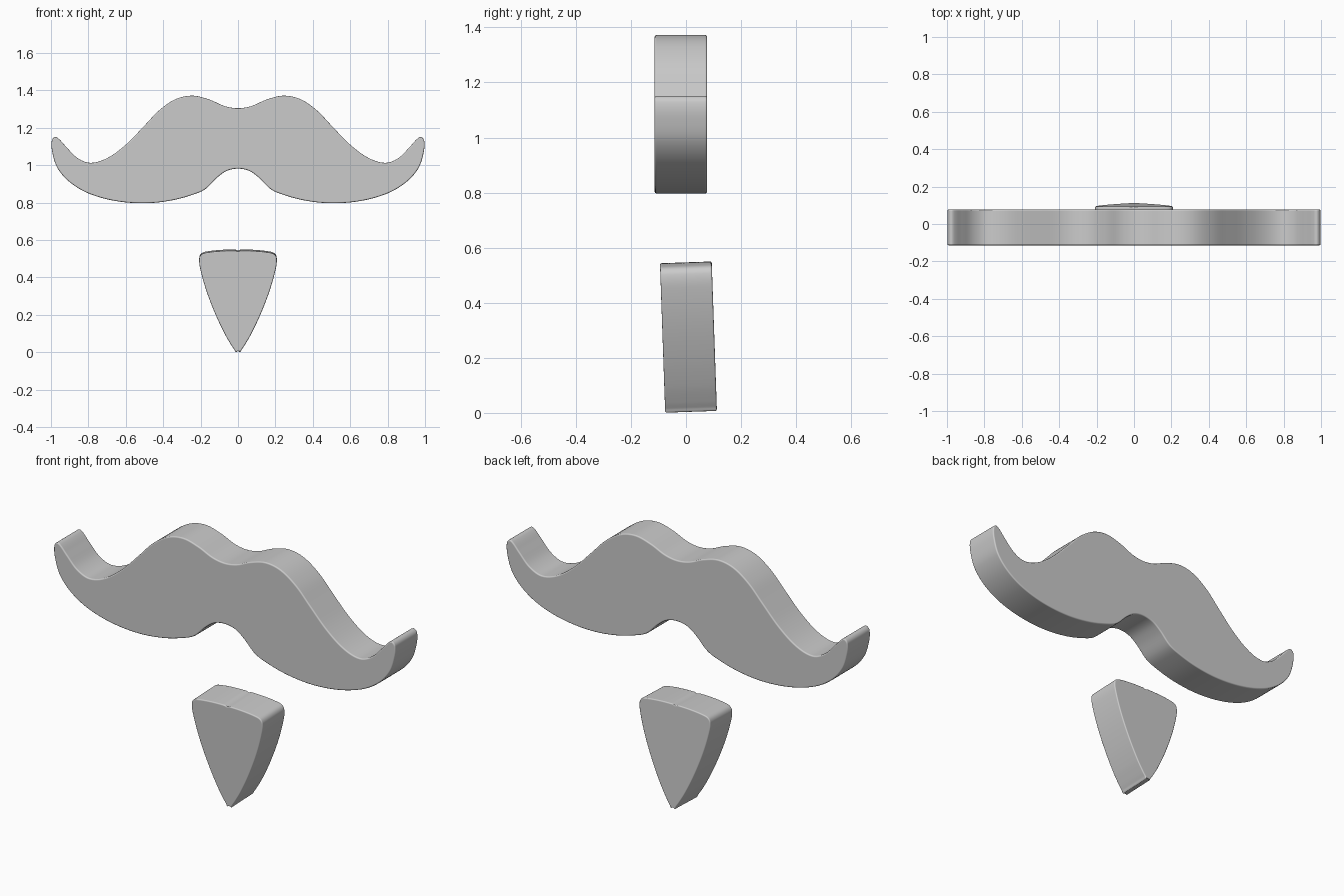
import bpy, bmesh, math
from mathutils import Vector
from mathutils.geometry import interpolate_bezier

if "Cube" in bpy.data.objects:
    bpy.data.objects.remove(bpy.data.objects["Cube"])


def smooth_half(points, steps=7):
    """Smooth curve through the points of a right-hand half outline."""
    p = [Vector((x, 0, z)) for x, z in points]
    flip = lambda v: Vector((-v.x, v.y, v.z))
    q = [flip(p[1])] + p + [flip(p[-2])]
    tan = [(q[i + 1] - q[i - 1]).normalized() for i in range(1, len(q) - 1)]
    out = []
    for i in range(len(p) - 1):
        d = (p[i + 1] - p[i]).length / 3
        out += interpolate_bezier(p[i], p[i] + tan[i] * d,
                                  p[i + 1] - tan[i + 1] * d, p[i + 1], steps)[:-1]
    return out + [p[-1]]


def slab(name, half, y0, y1, bevel):
    """Mirror a half outline, extrude it along y and round its rims."""
    left = [Vector((-v.x, 0, v.z)) for v in reversed(half) if v.x > 1e-6]
    bm = bmesh.new()
    front = [bm.verts.new((v.x, y0, v.z)) for v in half + left]
    face = bm.faces.new(front)
    ext = bmesh.ops.extrude_face_region(bm, geom=[face], use_keep_orig=True)
    for v in ext["geom"]:
        if isinstance(v, bmesh.types.BMVert):
            v.co.y = y1
    bmesh.ops.recalc_face_normals(bm, faces=bm.faces)
    for f in bm.faces:
        f.smooth = True
    mesh = bpy.data.meshes.new(name)
    bm.to_mesh(mesh)
    bm.free()
    ob = bpy.data.objects.new(name, mesh)
    bpy.context.collection.objects.link(ob)
    mod = ob.modifiers.new("rounded_rim", "BEVEL")
    mod.width = bevel
    mod.segments = 3
    mod.limit_method = "ANGLE"
    mod.angle_limit = math.radians(65)
    mod.use_clamp_overlap = False
    mod.harden_normals = True
    return ob


# Moustache: top edge, curled tip, then lower edge
moustache = smooth_half([
    (0, 1.305), (0.07, 1.316), (0.15, 1.35), (0.24, 1.372), (0.33, 1.355),
    (0.42, 1.295), (0.5, 1.212), (0.6, 1.11), (0.7, 1.038), (0.79, 1.013),
    (0.86, 1.04), (0.92, 1.1), (0.96, 1.143), (0.98, 1.15), (0.996, 1.13),
    (0.993, 1.07), (0.965, 0.985), (0.9, 0.91), (0.8, 0.85), (0.66, 0.81),
    (0.5, 0.797), (0.35, 0.813), (0.22, 0.85), (0.17, 0.876), (0.11, 0.935),
    (0.06, 0.97), (0, 0.982)])
slab("moustache", moustache, -0.114, 0.077, 0.007)

# Chin beard: shield outline with a small centre groove top and bottom
beard = smooth_half([
    (0.014, 0.547), (0.09, 0.545), (0.165, 0.537), (0.195, 0.527),
    (0.207, 0.505), (0.203, 0.455), (0.17, 0.335), (0.12, 0.205),
    (0.07, 0.1), (0.035, 0.04), (0.02, 0.018), (0.01, 0.004)])
beard = [Vector((0, 0, 0.542))] + beard + [Vector((0, 0, 0.01))]
chin = slab("chin_beard", beard, -0.094, 0.094, 0.006)
chin.rotation_euler.x = math.radians(2)
chin.location = (0, 0.0185, 0)
